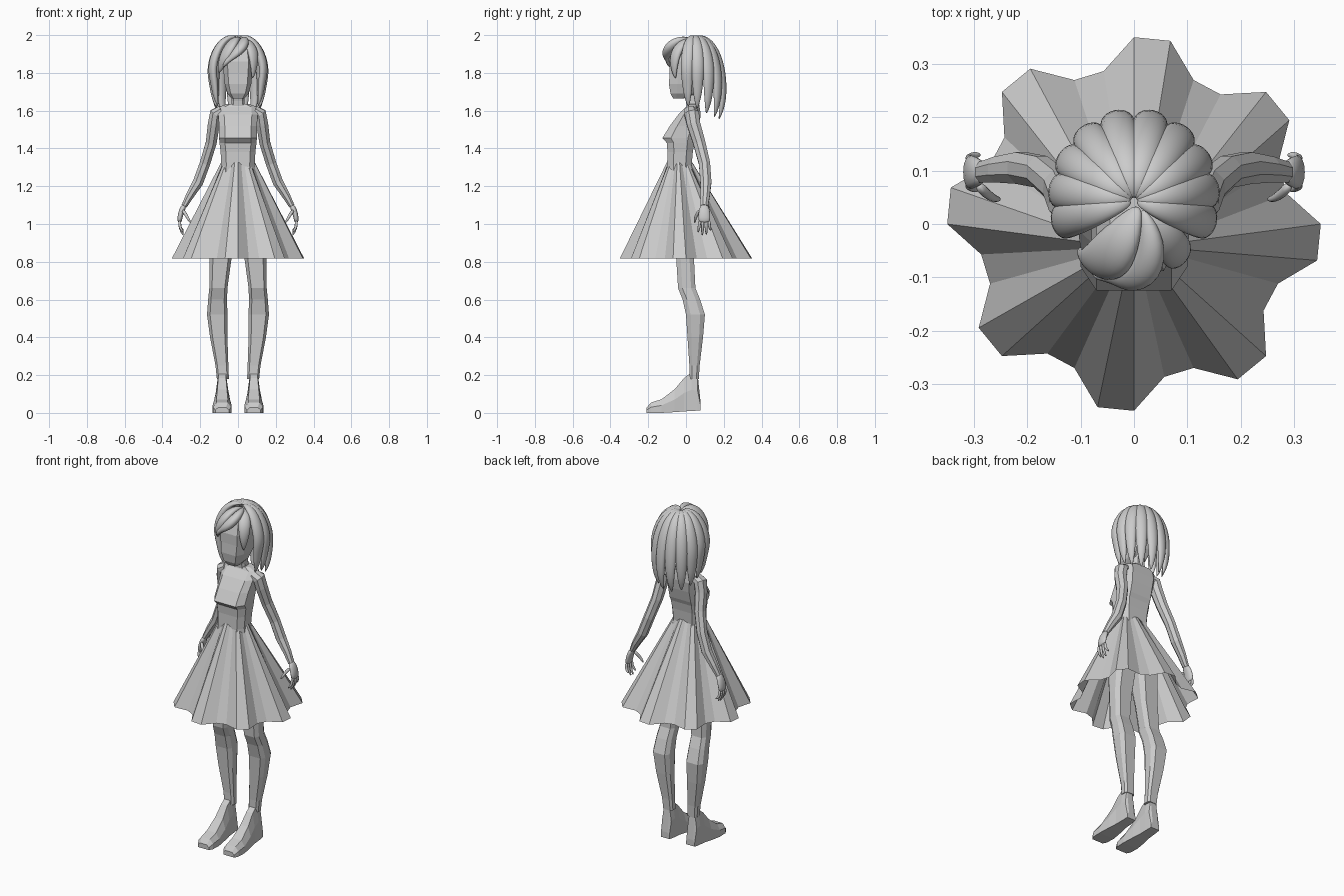
import bpy, bmesh, math
from mathutils import Vector

grey = bpy.data.materials.new("plain grey")
grey.diffuse_color = (0.6, 0.6, 0.6, 1)


def make(name, rings, caps=True, smooth=False):
    """Skin a list of closed rings of points into one object."""
    bm = bmesh.new()
    loops = [[bm.verts.new(p) for p in r] for r in rings]
    n = len(loops[0])
    for a, b in zip(loops, loops[1:]):
        for i in range(n):
            j = (i + 1) % n
            bm.faces.new((a[i], a[j], b[j], b[i]))
    if caps:
        bm.faces.new(loops[0][::-1])
        bm.faces.new(loops[-1])
        bmesh.ops.recalc_face_normals(bm, faces=bm.faces)
    for f in bm.faces:
        f.smooth = smooth
    me = bpy.data.meshes.new(name)
    bm.to_mesh(me)
    bm.free()
    me.materials.append(grey)
    ob = bpy.data.objects.new(name, me)
    bpy.context.collection.objects.link(ob)
    return ob


def subdivide(ob, levels=1):
    ob.modifiers.new("round", 'SUBSURF').levels = levels
    ob.modifiers["round"].render_levels = levels


def tube(path, wide, n):
    """Rings along path of (x, y, z, half width, half depth); wide = width direction."""
    pts = [Vector(p[:3]) for p in path]
    rings = []
    for k, p in enumerate(path):
        t = (pts[min(k + 1, len(pts) - 1)] - pts[max(k - 1, 0)]).normalized()
        w = Vector(wide)
        w = (w - t * w.dot(t)).normalized()
        d = t.cross(w)
        rings.append([pts[k] + w * p[3] * math.cos(a) + d * p[4] * math.sin(a)
                      for a in (math.tau * (i + .5) / n for i in range(n))])
    return rings


OCT = [(-.7, -1), (.7, -1), (1, -.5), (1, .5), (.7, 1), (-.7, 1), (-1, .5), (-1, -.5)]


def slab(z, front, back, half, cx=0):
    """Horizontal eight-sided ring between front and back y."""
    cy, ry = (front + back) / 2, (back - front) / 2
    return [(cx + half * x, cy + ry * y, z) for x, y in OCT]


# Torso with bust, hips hidden by the skirt, neck
make("torso", [slab(*r) for r in [
    (1.10, -.09, .06, .11), (1.22, -.1, .05, .1), (1.31, -.1, .03, .088),
    (1.38, -.098, .036, .092), (1.43, -.102, .045, .098), (1.455, -.125, .055, .1),
    (1.52, -.085, .07, .1), (1.58, -.04, .078, .105), (1.62, .0, .072, .1),
    (1.635, .008, .07, .06)]])
make("neck", [slab(1.60, .005, .07, .04), slab(1.65, .0, .062, .034), slab(1.73, -.02, .06, .034)])

# Head
make("head", [slab(*r) for r in [
    (1.665, -.068, -.01, .035), (1.69, -.082, .05, .055), (1.74, -.09, .085, .07),
    (1.80, -.087, .1, .076), (1.86, -.088, .11, .08), (1.92, -.07, .1, .07),
    (1.96, -.03, .07, .045)]])

# Pleated skirt, open shell: eight wide pleats of four hem points each
waist, hem = [], []
for i in range(32):
    a = math.radians(90 - 11.25 * i)
    r = .35 if i % 4 < 2 else .292
    f = 1 if i % 4 < 2 else .93
    waist.append((.09 * f * math.cos(a), -.034 + .068 * f * math.sin(a), 1.325))
    hem.append((r * math.cos(a), r * math.sin(a), .818))
make("skirt", [hem, waist], caps=False)

# Hair strands: sides and back fall from the crown
STRAND = [(.004, 1.982, .006), (.035, 1.995, .018), (.08, 1.965, .03), (.118, 1.89, .036),
          (.14, 1.79, .036), (.148, 1.69, .03), (.142, 1.61, .02), (.125, 1.55, .004)]
for k, deg in enumerate([-16, 8, 32, 55, 78, 102, 125, 148, 172, 196]):
    a = math.radians(deg)
    back = max(0, math.sin(a))
    drop = .84 + .16 * back
    path = []
    for r, z, w in STRAND:
        r *= 1 + (.04 + .03 * back) * min(1, r / .1)
        if z < 1.7:
            r *= 1 - .16 * (1 - back)
        path.append((r * math.cos(a), .043 + r * math.sin(a), 1.995 - (1.995 - z) * drop,
                     w * 1.12, w * .75))
    subdivide(make(f"hair_strand_{k}", tube(path, (-math.sin(a), math.cos(a), 0), 6), smooth=True), 2)

# Swept fringe
FRINGE = {
    "fringe_left": ((.7, -.6, .55), [
        (.01, .035, 1.975, .01, .008), (-.015, -.015, 1.975, .045, .025), (-.04, -.06, 1.94, .062, .034),
        (-.072, -.075, 1.88, .046, .028), (-.092, -.062, 1.83, .022, .016), (-.102, -.045, 1.80, .004, .004)]),
    "fringe_middle": ((.8, -.1, .6), [
        (.015, .03, 1.975, .01, .008), (.035, -.03, 1.975, .035, .025), (.025, -.085, 1.94, .045, .034),
        (-.02, -.105, 1.895, .038, .025), (-.06, -.1, 1.86, .02, .015), (-.08, -.085, 1.83, .004, .004)]),
    "fringe_right": ((.6, .7, .1), [
        (.015, .03, 1.975, .01, .008), (.05, -.01, 1.965, .035, .024), (.078, -.05, 1.92, .042, .026),
        (.086, -.064, 1.86, .034, .02), (.082, -.062, 1.80, .016, .012), (.076, -.055, 1.77, .004, .004)]),
}
for name, (wide, path) in FRINGE.items():
    subdivide(make(name, tube(path, wide, 6), smooth=True), 2)

# Limbs, mirrored left and right
ARM = [(.085, .025, 1.60, .035, .03), (.118, .03, 1.585, .042, .034), (.128, .04, 1.53, .038, .034),
       (.142, .07, 1.43, .035, .031), (.175, .098, 1.32, .032, .03), (.212, .105, 1.22, .032, .03),
       (.255, .102, 1.15, .026, .023), (.285, .097, 1.095, .021, .016)]
PALM = [(.28, .097, 1.105, .02, .014), (.298, .097, 1.075, .033, .017), (.309, .097, 1.03, .036, .015),
        (.309, .097, 1.005, .032, .011)]
THUMB = [(.294, .075, 1.075, .012, .012), (.276, .056, 1.05, .011, .01), (.262, .047, 1.025, .009, .009),
         (.25, .046, 1.005, .004, .004)]
LEG = [(1.16, -.08, .055, .055, .06), (1.0, -.075, .055, .075, .065), (.82, -.052, .042, .092, .058),
       (.66, -.042, .05, .104, .048), (.60, -.018, .075, .108, .05), (.52, .0, .1, .11, .054),
       (.40, .008, .09, .102, .046), (.25, .018, .072, .085, .034), (.18, .018, .068, .08, .032)]
FOOT = [(-.208, .0, .028, .036), (-.185, .0, .055, .048), (-.13, .0, .072, .05), (-.06, .004, .125, .042),
        (-.01, .008, .185, .034), (.03, .01, .215, .032), (.062, .012, .2, .03), (.078, .014, .05, .028)]
for side, s in (("left", 1), ("right", -1)):
    def flip(path):
        return [(s * p[0],) + tuple(p[1:]) for p in path]
    make(f"arm_{side}", tube(flip(ARM), (0, 1, 0), 8))
    subdivide(make(f"palm_{side}", tube(flip(PALM), (0, 1, 0), 8), smooth=True))
    subdivide(make(f"thumb_{side}", tube(flip(THUMB), (0, 1, 0), 6), smooth=True))
    for k in range(4):
        y = .071 + .0175 * k
        tip = (.955, .938, .942, .965)[k]
        y2 = y + (k - 1.5) * .004
        finger = [(.309, y, 1.02, .0095, .01), (.308, y, .985, .0095, .009),
                  (.300, y2, (tip + .985) / 2, .0085, .008), (.287, y2, tip, .004, .004)]
        subdivide(make(f"finger_{side}_{k}", tube(flip(finger), (0, 1, 0), 6), smooth=True))
    make(f"leg_{side}", [slab(z, f, b, h, s * cx) for z, f, b, cx, h in LEG])
    # Foot: sections from toe to heel, narrower on top
    make(f"foot_{side}", [[(s * .084 + w * u, y, z0 + (z1 - z0) * v) for u, v in
                           ((-1, 0), (1, 0), (1, .55), (.6, 1), (-.6, 1), (-1, .55))]
                          for y, z0, z1, w in FOOT])
